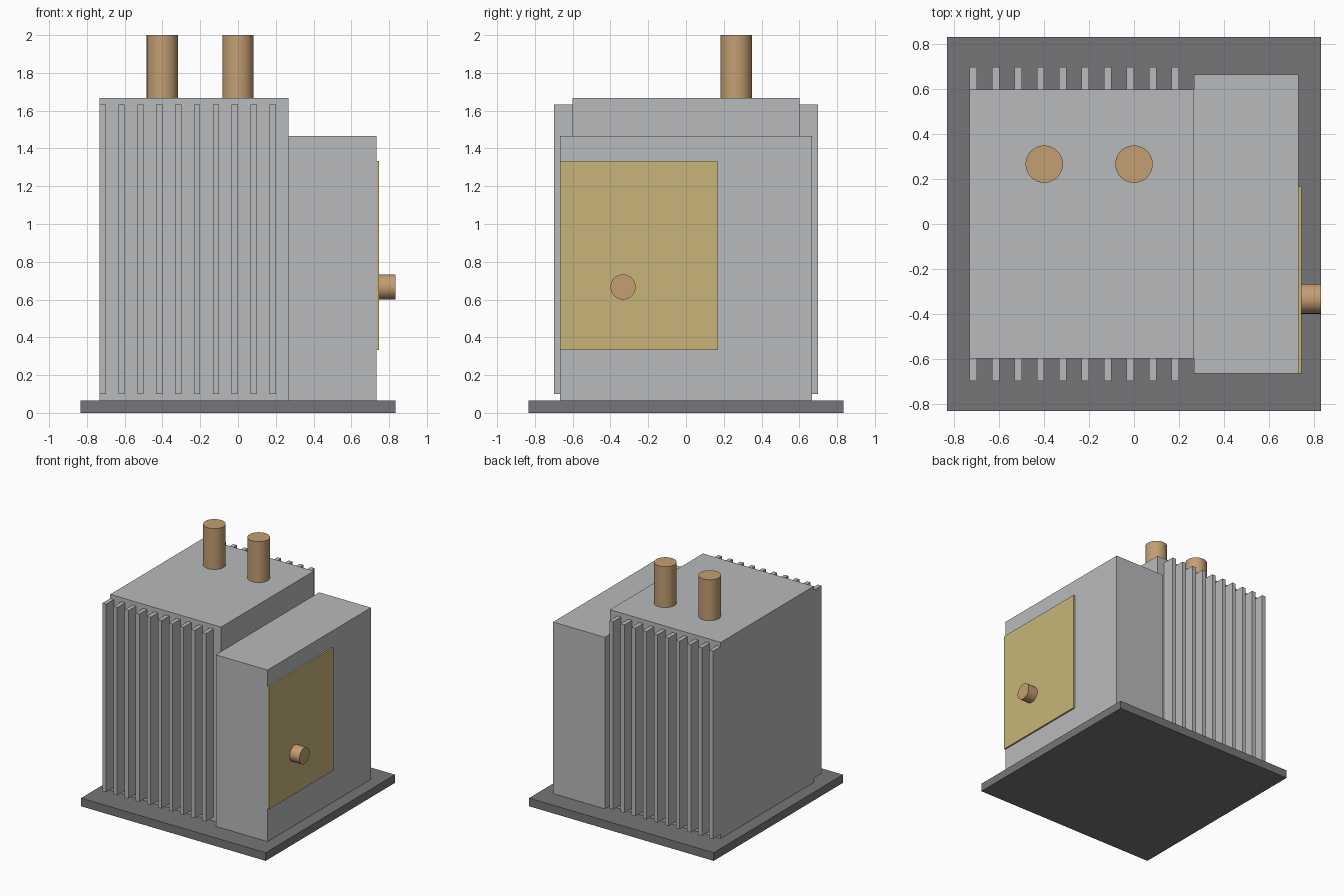
import bpy
import math

cube = bpy.data.objects.get("Cube")
if cube:
    bpy.data.objects.remove(cube, do_unlink=True)

U = 1 / 15  # design module


def material(name, rgb):
    m = bpy.data.materials.new(name)
    m.use_nodes = True
    m.diffuse_color = (*rgb, 1)
    m.node_tree.nodes["Principled BSDF"].inputs["Base Color"].default_value = (*rgb, 1)
    return m


light_grey = material("light grey", (0.48, 0.49, 0.50))
dark_grey = material("dark grey", (0.18, 0.18, 0.195))
yellow = material("dull yellow", (0.58, 0.46, 0.195))
copper = material("copper tan", (0.55, 0.345, 0.17))


def finish(obj, name, mat):
    obj.name = obj.data.name = name
    obj.data.materials.append(mat)
    return obj


def box(name, mat, x, y, z):
    """Box from (low, high) ranges given in modules."""
    bpy.ops.mesh.primitive_cube_add(size=1)
    obj = bpy.context.object
    for v in obj.data.vertices:
        v.co = [(r[1] if c > 0 else r[0]) * U for c, r in zip(v.co, (x, y, z))]
    return finish(obj, name, mat)


def cylinder(name, mat, radius, depth, centre, tilt=0):
    bpy.ops.mesh.primitive_cylinder_add(
        vertices=32, radius=radius * U, depth=depth * U,
        location=[c * U for c in centre], rotation=(0, tilt, 0))
    bpy.ops.object.shade_smooth_by_angle(angle=math.radians(30))
    return finish(bpy.context.object, name, mat)


# Base and the two housings
box("base_plate", dark_grey, (-12.5, 12.5), (-12.5, 12.5), (0, 1))
box("main_tank", light_grey, (-11, 4), (-9, 9), (1, 25))
box("side_cabinet", light_grey, (4, 11), (-10, 10), (1, 22))

# Cooling fins, front and back
for side, y in (("front", (-10.5, -9)), ("back", (9, 10.5))):
    for i in range(10):
        x = -11 + 1.5 * i
        box(f"{side}_fin_{i + 1}", light_grey, (x, x + 0.5), y, (1.5, 24.5))

# Cabinet door and its knob
box("cabinet_door", yellow, (11, 11.2), (-10, 2.5), (5, 20))
cylinder("door_knob", copper, 1, 1.5, (11.75, -5, 10), math.pi / 2)

# Terminals on top of the tank
for name, x in (("right_terminal", -6), ("left_terminal", 0)):
    cylinder(name, copper, 1.25, 5, (x, 4, 27.5))
